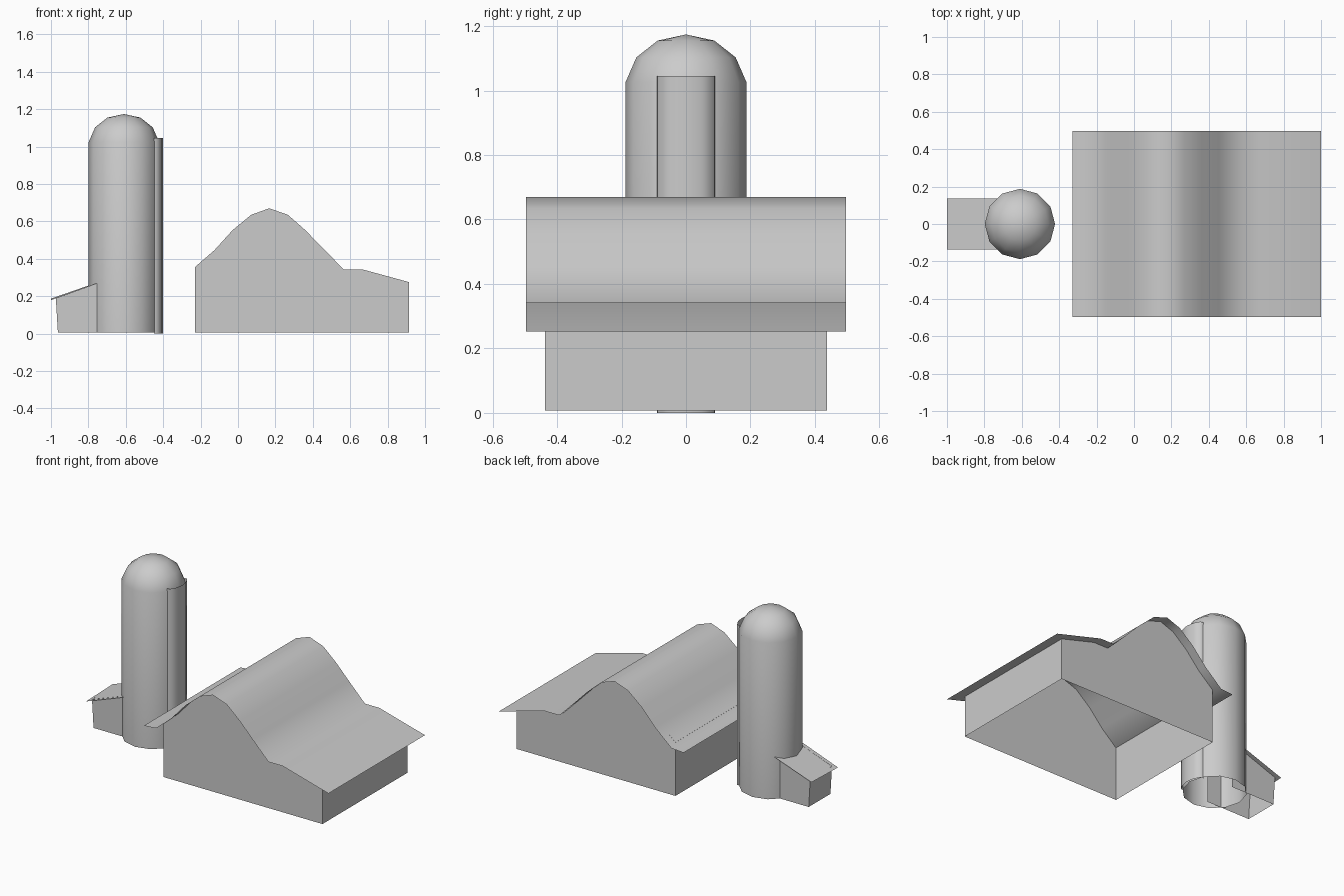
import bpy, math

if "Cube" in bpy.data.objects:
    bpy.data.objects.remove(bpy.data.objects["Cube"])


def make(name, verts, faces, angle=45):
    me = bpy.data.meshes.new(name)
    me.from_pydata(verts, [], faces)
    me.update()
    ob = bpy.data.objects.new(name, me)
    bpy.context.collection.objects.link(ob)
    bpy.ops.object.select_all(action='DESELECT')
    ob.select_set(True)
    bpy.context.view_layer.objects.active = ob
    bpy.ops.object.shade_smooth_by_angle(angle=math.radians(angle))
    return ob


def strip(name, a, b, angle=45):
    """Thin sheet between two matching rows of points."""
    n = len(a)
    return make(name, a + b, [(i, i + 1, n + i + 1, n + i) for i in range(n - 1)], angle)


BASE = 0.007

# Barn roof: bell-shaped gable with a lower lean-to on the right
slope = [(-0.125, 0.447), (-0.03, 0.552), (0.07, 0.635), (0.167, 0.67),
         (0.267, 0.635), (0.36, 0.553), (0.455, 0.455), (0.567, 0.342), (0.67, 0.342)]
roof = [(-0.33, 0.338), (-0.243, 0.344)] + slope + [(1.0, 0.252)]
strip("barn_roof", [(x, -0.497, z) for x, z in roof], [(x, 0.497, z) for x, z in roof], 50)

# Barn walls: gable ends follow the roof, open underneath
gable = [(-0.23, BASE), (0.915, BASE), (0.915, 0.275)] + slope[::-1] + [(-0.23, 0.356)]
n = len(gable)
verts = [(x, y, z) for y in (-0.437, 0.437) for x, z in gable]
make("barn_walls", verts, [tuple(range(n)), tuple(range(2 * n - 1, n - 1, -1)),
                           (1, n + 1, n + 2, 2), (n, 0, n - 1, 2 * n - 1)], 30)

# Silo: twelve-sided tube with a domed cap, open underneath
SX, SIDES = -0.61, 12
rings = [(0.188, BASE), (0.188, 1.025), (0.154, 1.103), (0.088, 1.155)]
verts = [(SX + r * math.cos(2 * math.pi * i / SIDES), r * math.sin(2 * math.pi * i / SIDES), z)
         for r, z in rings for i in range(SIDES)]
faces = []
for k in range(len(rings) - 1):
    for i in range(SIDES):
        j = (i + 1) % SIDES
        faces.append((k * SIDES + i, k * SIDES + j, (k + 1) * SIDES + j, (k + 1) * SIDES + i))
top = (len(rings) - 1) * SIDES
faces += [(top + i, top + (i + 1) % SIDES, len(verts)) for i in range(SIDES)]
verts.append((SX, 0, 1.174))
make("silo", verts, faces)

# Curved chute up the barn side of the silo
arc = [(-0.45, -0.09), (-0.43, -0.088), (-0.41, -0.05), (-0.401, 0),
       (-0.41, 0.05), (-0.43, 0.088), (-0.45, 0.09)]
strip("silo_chute", [(x, y, 0) for x, y in arc], [(x, y, 1.045) for x, y in arc], 60)

# Small shed running into the silo
low = [(-0.65, 0.112), (-0.963, 0.112), (-0.963, -0.112), (-0.65, -0.112)]
high = [(-0.65, 0.112, 0.307), (-0.974, 0.112, 0.19), (-0.974, -0.112, 0.19), (-0.65, -0.112, 0.307)]
strip("shed_walls", [(x, y, BASE) for x, y in low], high, 30)
strip("shed_roof", [(-1.0, -0.137, 0.179), (-0.65, -0.137, 0.307)],
      [(-1.0, 0.137, 0.187), (-0.65, 0.137, 0.309)])
